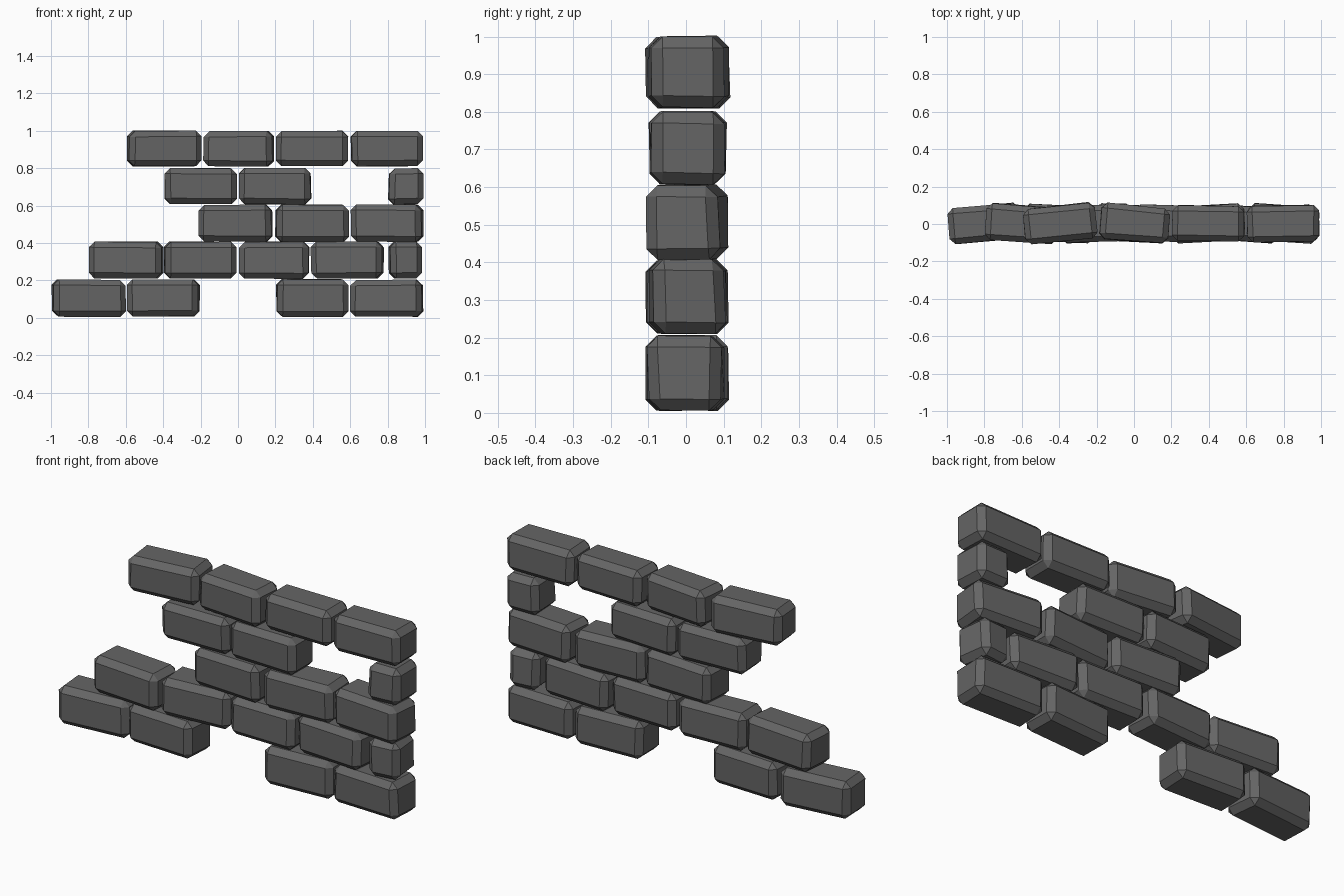
import bpy, bmesh, math, random
from mathutils import Matrix, Vector

if "Cube" in bpy.data.objects:
    bpy.data.objects.remove(bpy.data.objects["Cube"])

random.seed(4)
stone = bpy.data.materials.new("dark grey stone")
stone.diffuse_color = (0.13, 0.13, 0.13, 1)
stone.use_nodes = True
stone.node_tree.nodes["Principled BSDF"].inputs["Base Color"].default_value = stone.diffuse_color

# rows from bottom to top: (bottom z, top z, bricks as (left x, right x, yaw degrees))
rows = [
    (0.005, 0.207, [(-1.0, -0.595, 5), (-0.6, -0.2, -3), (0.2, 0.595, 3), (0.595, 0.995, -3)]),
    (0.208, 0.410, [(-0.8, -0.395, -4), (-0.4, -0.005, 3), (0.0, 0.385, -1), (0.385, 0.785, -4), (0.8, 0.985, 5)]),
    (0.405, 0.608, [(-0.215, 0.19, -3), (0.195, 0.6, 3), (0.6, 0.995, -4)]),
    (0.605, 0.803, [(-0.4, 0.0, 2), (0.0, 0.395, -1), (0.8, 0.995, 2)]),
    (0.808, 1.003, [(-0.6, -0.19, 6), (-0.19, 0.2, -5), (0.2, 0.595, -1.5), (0.6, 0.995, 1)]),
]


def brick(name, x0, x1, z0, z1, yaw):
    """Slightly skewed block with chamfered edges."""
    a = math.radians(yaw)
    depth = 0.203
    # unrotated length that spans x0..x1 after turning
    length = (x1 - x0 - (depth - 0.06) * abs(math.sin(a))) / math.cos(a)
    bm = bmesh.new()
    bmesh.ops.create_cube(bm, size=1)
    bmesh.ops.scale(bm, vec=(length, depth, z1 - z0), verts=bm.verts)
    # hand-cut irregularity, pulling corners inwards only a little
    for v in bm.verts:
        v.co -= Vector((math.copysign(random.uniform(0, 0.008), v.co.x),
                        math.copysign(random.uniform(-0.006, 0.012), v.co.y),
                        math.copysign(random.uniform(-0.003, 0.006), v.co.z)))
    bmesh.ops.bevel(bm, geom=bm.edges[:], offset=0.03, segments=1,
                    profile=0.5, affect='EDGES', clamp_overlap=True)
    bm.transform(Matrix.Rotation(a, 4, 'Z'))
    me = bpy.data.meshes.new(name)
    bm.to_mesh(me)
    bm.free()
    me.materials.append(stone)
    ob = bpy.data.objects.new(name, me)
    ob.location = ((x0 + x1) / 2, 0.003, (z0 + z1) / 2)
    bpy.context.collection.objects.link(ob)


# broken wall, course by course
for r, (z0, z1, bricks) in enumerate(rows, 1):
    for i, (x0, x1, yaw) in enumerate(bricks, 1):
        brick(f"brick_row{r}_{i}", x0, x1, z0, z1, yaw)
